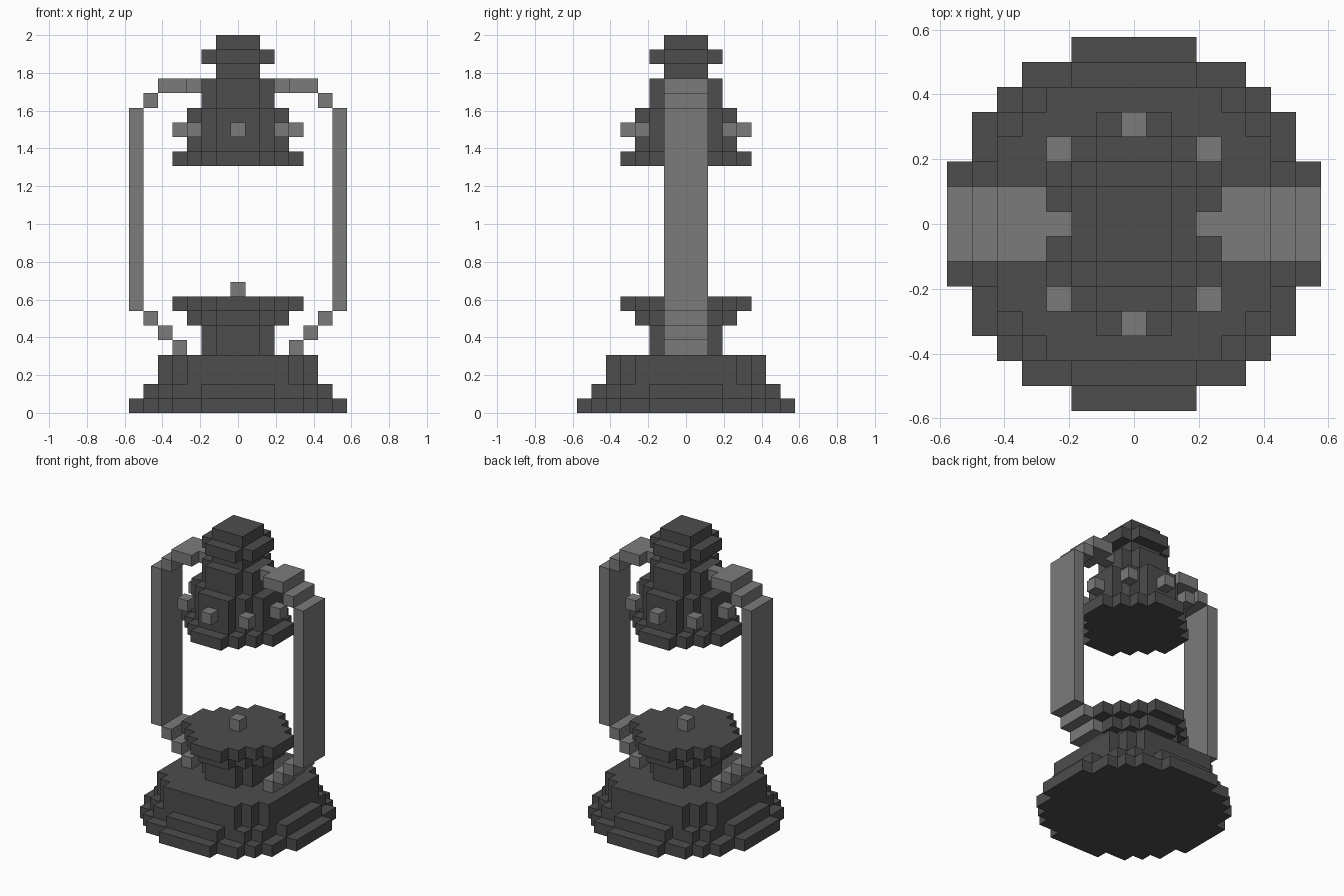
import bpy, bmesh, math
from mathutils import Vector

if "Cube" in bpy.data.objects:
    bpy.data.objects.remove(bpy.data.objects["Cube"])

H = 2 / 26  # size of one block

def material(name, value):
    m = bpy.data.materials.new(name)
    m.diffuse_color = (value, value, value, 1)
    m.use_nodes = True
    m.node_tree.nodes["Principled BSDF"].inputs["Base Color"].default_value = m.diffuse_color
    return m

DARK = material("dark grey metal", 0.074)
LIGHT = material("light grey metal", 0.198)

def block_part(name, cells, mat):
    """Skin a set of (x, y, layer) blocks, keeping only exposed faces."""
    cells = set(cells)
    bm = bmesh.new()
    for c in cells:
        for axis in range(3):
            for s in (-1, 1):
                n = list(c)
                n[axis] += s
                if tuple(n) in cells:
                    continue
                quad = []
                for a, b in ((-1, -1), (1, -1), (1, 1), (-1, 1)):
                    p = [0, 0, 0]
                    p[axis], p[(axis + 1) % 3], p[(axis + 2) % 3] = s, a, b
                    quad.append(bm.verts.new((Vector(c) + Vector((0, 0, .5)) + Vector(p) / 2) * H))
                bm.faces.new(quad if s > 0 else quad[::-1])
    bmesh.ops.remove_doubles(bm, verts=bm.verts[:], dist=1e-4)
    bmesh.ops.dissolve_limit(bm, angle_limit=math.radians(1), verts=bm.verts[:], edges=bm.edges[:])
    me = bpy.data.meshes.new(name)
    bm.to_mesh(me)
    bm.free()
    me.materials.append(mat)
    bpy.context.collection.objects.link(bpy.data.objects.new(name, me))

def disc(r2, z0, z1):
    """Stepped round disc: blocks within squared radius r2, layers z0..z1."""
    return [(x, y, z) for x in range(-7, 8) for y in range(-7, 8)
            for z in range(z0, z1 + 1) if x * x + y * y <= r2]

# Fuel tank base, burner neck and burner plate
block_part("base", disc(56, 0, 0) + disc(42, 1, 1) + disc(34, 2, 3), DARK)
block_part("burner", disc(5, 4, 5) + disc(10, 6, 6) + disc(17, 7, 7), DARK)
block_part("wick", [(0, 0, 8)], LIGHT)

# Hood and chimney cap
block_part("hood", disc(17, 17, 17) + disc(10, 18, 20) + disc(5, 21, 22), DARK)
block_part("chimney_cap", disc(2, 23, 23) + disc(5, 24, 24) + disc(2, 25, 25), DARK)

# Ring of vent studs around the hood
studs = [(0, 4), (0, -4), (4, 0), (-4, 0)] + [(x, y) for x in (-3, 3) for y in (-3, 3)]
for i, (x, y) in enumerate(studs):
    block_part(f"vent_stud_{i + 1}", [(x, y, 19)], LIGHT)

# Side frame bars: stepped foot, upright, stepped shoulder
path = [(4, 4), (5, 5), (6, 6)] + [(7, z) for z in range(7, 21)] + [(6, 21), (5, 22), (4, 22)]
for side, s in (("left", -1), ("right", 1)):
    cells = [(s * x, y, z) for x, z in path for y in (-1, 0, 1)] + [(s * 3, 0, 22)]
    block_part(f"{side}_frame_bar", cells, LIGHT)
